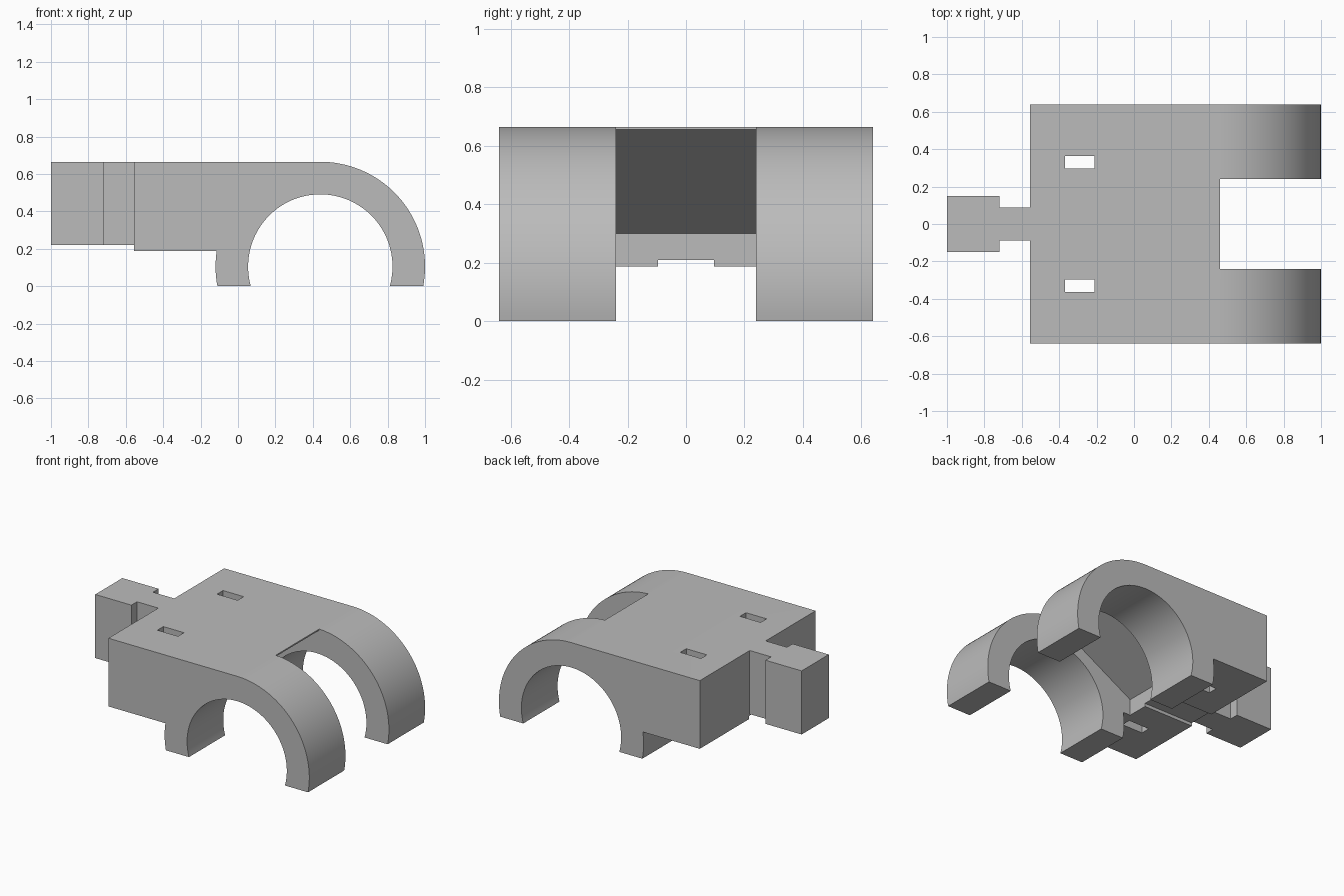
import bpy
import bmesh
from math import sin, cos, asin, pi
from mathutils import Vector

cube = bpy.data.objects.get("Cube")
if cube:
    bpy.data.objects.remove(cube, do_unlink=True)

# Single plain grey
grey = bpy.data.materials.new("plain_grey")
grey.use_nodes = True
colour = (0.5, 0.5, 0.5, 1)
grey.diffuse_color = colour
grey.node_tree.nodes["Principled BSDF"].inputs["Base Color"].default_value = colour


def prism(name, points, offset):
    """Extrude a closed polygon along an offset vector."""
    bm = bmesh.new()
    face = bm.faces.new([bm.verts.new(p) for p in points])
    out = bmesh.ops.extrude_face_region(bm, geom=[face])
    moved = [v for v in out["geom"] if isinstance(v, bmesh.types.BMVert)]
    bmesh.ops.translate(bm, verts=moved, vec=Vector(offset))
    bmesh.ops.recalc_face_normals(bm, faces=bm.faces)
    mesh = bpy.data.meshes.new(name)
    bm.to_mesh(mesh)
    bm.free()
    mesh.materials.append(grey)
    obj = bpy.data.objects.new(name, mesh)
    bpy.context.collection.objects.link(obj)
    return obj


def side_prism(name, profile, half_width):
    return prism(name, [(x, -half_width, z) for x, z in profile],
                 (0, 2 * half_width, 0))


def box(name, x0, x1, y0, y1, z0, z1):
    return prism(name, [(x0, y0, z0), (x1, y0, z0), (x1, y1, z0), (x0, y1, z0)],
                 (0, 0, z1 - z0))


def arc(radius, start, end, steps):
    return [(CX + radius * cos(start + (end - start) * i / steps),
             CZ + radius * sin(start + (end - start) * i / steps))
            for i in range(steps + 1)]


# Side profile: flat block merging into open round clips
CX, CZ, OUTER, INNER = 0.44, 0.105, 0.56, 0.386
BACK, TOP, BOTTOM = -0.555, CZ + OUTER, 0.188
out_foot, in_foot = -asin(CZ / OUTER), -asin(CZ / INNER)
step_angle = pi - asin((BOTTOM - CZ) / OUTER)

profile = arc(OUTER, out_foot, pi / 2, 40)
profile += [(BACK, TOP), (BACK, BOTTOM)]
profile += arc(OUTER, step_angle, pi - out_foot, 8)
profile += arc(INNER, pi - in_foot, in_foot, 72)
body = side_prism("clip_body", profile, 0.64)

# Sloped opening between the clips, underside groove and two through slots
gap = [(0.46, 0.655), (-0.17, 0.30), (-0.17, -0.1),
       (1.1, -0.1), (1.1, 0.8), (0.46, 0.8)]
cutters = [side_prism("gap_cutter", gap, 0.24),
           box("groove_cutter", -0.7, 0, -0.095, 0.095, 0.1, 0.21)]
for side in (-1, 1):
    cutters.append(box("slot_cutter", -0.37, -0.21,
                       side * 0.33 - 0.033, side * 0.33 + 0.033, 0, 0.8))

bpy.context.view_layer.objects.active = body
for cutter in cutters:
    cutter.hide_render = True
    mod = body.modifiers.new("cut", "BOOLEAN")
    mod.operation = "DIFFERENCE"
    mod.solver = "EXACT"
    mod.object = cutter
    bpy.ops.object.modifier_apply(modifier=mod.name)
    bpy.data.objects.remove(cutter, do_unlink=True)

# T-shaped connector at the rear end
half = [(BACK, 0.088), (-0.72, 0.088), (-0.72, 0.15), (-1.0, 0.15)]
outline = half + [(x, -y) for x, y in reversed(half)]
prism("connector_tab", [(x, y, 0.22) for x, y in outline], (0, 0, TOP - 0.22))

# Smooth arches with crisp edges
bpy.ops.object.select_all(action="DESELECT")
body.select_set(True)
bpy.ops.object.shade_smooth_by_angle(angle=0.4)
